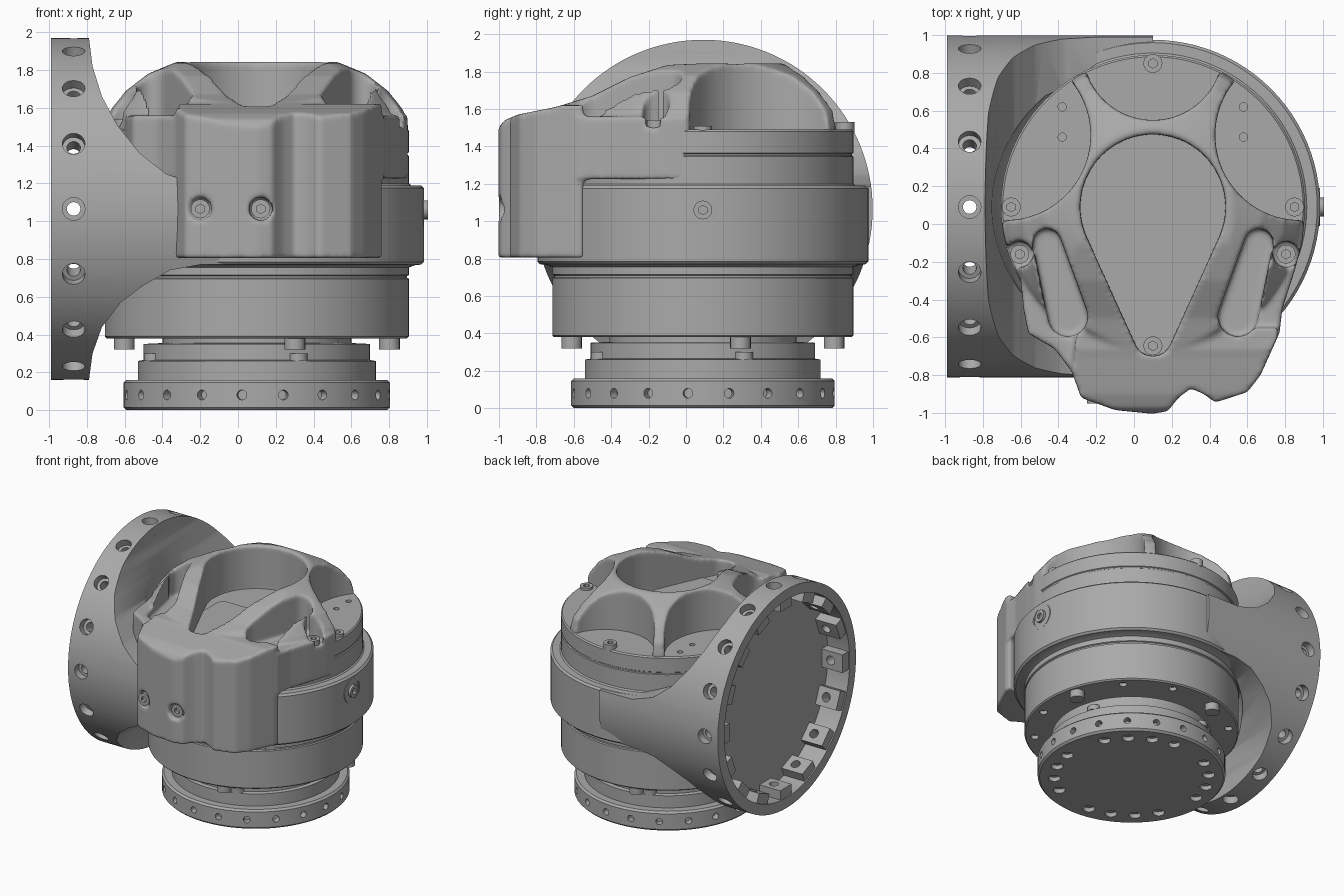
import bpy, bmesh, math
from mathutils import Matrix, Vector

if "Cube" in bpy.data.objects:
    bpy.data.objects.remove(bpy.data.objects["Cube"])

grey = bpy.data.materials.new("machined grey")
grey.use_nodes = True
COLOUR = (0.4, 0.4, 0.4, 1)
grey.diffuse_color = COLOUR
grey.node_tree.nodes["Principled BSDF"].inputs["Base Color"].default_value = COLOUR

CX, CY = 0.1, 0.09      # main vertical axis
FZ = 1.065              # height of the side flange axis


def finish(bm, name):
    bmesh.ops.recalc_face_normals(bm, faces=bm.faces)
    me = bpy.data.meshes.new(name)
    bm.to_mesh(me)
    bm.free()
    ob = bpy.data.objects.new(name, me)
    bpy.context.collection.objects.link(ob)
    me.materials.append(grey)
    return ob


def activate(ob):
    bpy.ops.object.select_all(action='DESELECT')
    ob.select_set(True)
    bpy.context.view_layer.objects.active = ob


def smooth(ob, angle=35):
    activate(ob)
    bpy.ops.object.shade_smooth_by_angle(angle=math.radians(angle))


def apply(ob, kind, **settings):
    m = ob.modifiers.new(kind, kind)
    for k, v in settings.items():
        setattr(m, k, v)
    activate(ob)
    bpy.ops.object.modifier_apply(modifier=m.name)


def boolean(ob, other, op='DIFFERENCE'):
    apply(ob, 'BOOLEAN', object=other, operation=op, solver='EXACT')
    bpy.data.objects.remove(other)


def lathe(name, profile, steps=96):
    """Spin (radius, z) points around the main axis."""
    bm = bmesh.new()
    vs = [bm.verts.new((CX + r, CY, z)) for r, z in profile]
    edges = [bm.edges.new(p) for p in zip(vs, vs[1:])]
    bmesh.ops.spin(bm, geom=vs + edges, cent=(CX, CY, 0), axis=(0, 0, 1),
                   angle=math.tau, steps=steps, use_merge=True)
    bmesh.ops.remove_doubles(bm, verts=bm.verts, dist=1e-5)
    return finish(bm, name)


def prism(name, pts, a, b, axis):
    """Extrude a 2D outline from a to b along x, y or z."""
    place = {'x': lambda p, t: (t, p[0], p[1]), 'y': lambda p, t: (p[0], t, p[1]),
             'z': lambda p, t: (p[0], p[1], t)}[axis]
    bm = bmesh.new()
    lo = [bm.verts.new(place(p, a)) for p in pts]
    hi = [bm.verts.new(place(p, b)) for p in pts]
    bm.faces.new(lo)
    bm.faces.new(hi)
    for i in range(len(pts)):
        j = (i + 1) % len(pts)
        bm.faces.new((lo[i], lo[j], hi[j], hi[i]))
    return finish(bm, name)


def rods(name, items, seg=20):
    """One mesh of cylinders: (centre, direction, radius, length)."""
    bm = bmesh.new()
    for c, d, r, length in items:
        mat = Matrix.Translation(c) @ Vector(d).to_track_quat('Z', 'Y').to_matrix().to_4x4()
        bmesh.ops.create_cone(bm, cap_ends=True, segments=seg, radius1=r, radius2=r,
                              depth=length, matrix=mat)
    return finish(bm, name)


def hull(name, c1, r1, c2, r2, a, b, n=48):
    """Vertical prism around two circles."""
    bm = bmesh.new()
    for (x, y), r in ((c1, r1), (c2, r2)):
        for i in range(n):
            t = math.tau * i / n
            for z in (a, b):
                bm.verts.new((x + r * math.cos(t), y + r * math.sin(t), z))
    out = bmesh.ops.convex_hull(bm, input=bm.verts)
    bmesh.ops.delete(bm, geom=list({v for v in out['geom_interior'] if isinstance(v, bmesh.types.BMVert)}),
                     context='VERTS')
    return finish(bm, name)


def polar(angle, r, z):
    return Vector((CX + r * math.cos(angle), CY + r * math.sin(angle), z))


Z, X, Y = (0, 0, 1), (1, 0, 0), (0, 1, 0)

# Output flange at the bottom, with radial and underside holes
flange = lathe("output_flange", [(0, 0), (.69, 0), (.705, .015), (.705, .145), (.69, .16), (.63, .16),
                                 (.63, .26), (.6, .265), (.6, .35), (.5, .355), (.5, .42), (0, .42)])
holes = []
for i in range(20):
    t = math.radians(18 * i + 11.5)
    d = polar(t, 1, 0) - polar(t, 0, 0)
    holes.append((polar(t, .7, .08), d, .026, .1))
    if i % 5:
        holes.append((polar(t, .58, 0), Z, .045, .07))
boolean(flange, rods("holes", holes))
smooth(flange)

# Lower, middle and upper housing drums
body = lathe("housing", [(0, .38), (.795, .38), (.805, .39), (.805, .695), (.795, .70), (.795, .71),
                         (.805, .715), (.805, .755), (.84, .768), (.87, .77), (.885, .785), (.885, 1.175),
                         (.87, 1.19), (.815, 1.19), (.805, 1.2), (.805, 1.345), (.798, 1.35),
                         (.798, 1.36), (.805, 1.365), (.805, 1.48), (.795, 1.49), (0, 1.49)])
cuts = [((CX + .885, CY + .4, 1.06), X, .04, .12)]
cuts += [((CX + s * .48, y, 1.49), Z, .022, .05) for s in (-1, 1) for y in (.46, .62)]
cuts += [(polar(math.tau * (i + .5) / 12, .73, .38), Z, .03, .06) for i in range(12)]
boolean(body, rods("holes", cuts))
smooth(body)

# Bolt heads under the lower drum
feet = []
for i in range(4):
    t = math.radians(90 * i + 16)
    feet.append((polar(t, .73, .355), Z, .055, .07))
    feet.append((polar(t + .1, .59, .28), Z, .05, .04))
smooth(rods("lower_bolts", feet))

# Side arm: round flange tapering into the middle drum
arm = rods("side_arm", [((-.445, CY + .003, FZ), X, .905, 1.09)], 128)
upper = [(-.79, 1.98), (-.77, 1.82), (-.72, 1.66), (-.64, 1.51), (-.52, 1.36), (-.38, 1.25), (-.2, 1.19), (.2, 1.185)]
lower = [(.2, .775), (-.2, .77), (-.36, .74), (-.5, .66), (-.62, .57), (-.72, .44), (-.77, .3), (-.79, .15)]
boolean(arm, prism("taper", [(-1.1, 1.98)] + upper + lower + [(-1.1, .15)], -1, 1.2, 'y'), 'INTERSECT')
boolean(arm, lathe("clear_top", [(0, 1.188), (.68, 1.188), (.78, 1.23), (.82, 1.32), (.835, 1.5),
                                 (.875, 2.1), (0, 2.1)]))
boolean(arm, lathe("clear_low", [(0, .772), (.72, .772), (.81, .73), (.835, .64), (.84, .5), (.88, -.1), (0, -.1)]))
boolean(arm, rods("bore", [((-.99, CY, FZ), X, .82, .4)], 96))

# Pads around the bore, then radial bolt holes with counterbores
bm = bmesh.new()
radial, wide = [], []
for i in range(16):
    rot = Matrix.Translation((-.88, CY, FZ)) @ Matrix.Rotation(math.tau * i / 16, 4, 'X')
    bmesh.ops.create_cube(bm, matrix=rot @ Matrix.Translation((0, .79, 0)) @ Matrix.Diagonal((.2, .1, .15, 1)))
    d = rot.to_3x3() @ Vector(Y)
    radial.append((rot @ Vector((.01, .82, 0)), d, .036, .3))
    wide.append((rot @ Vector((.01, .9, 0)), d, .06, .11))
boolean(arm, finish(bm, "pads"), 'UNION')
boolean(arm, rods("bolt_holes", radial))
boolean(arm, rods("counterbores", wide))
smooth(arm)

# Cover: dome, front skirt and front fairing blended together
outline = [(-.7, .0), (-.68, -.1), (-.61, -.2), (-.585, -.45), (-.56, -.58), (-.42, -.66), (-.33, -.78),
           (-.28, -.92), (-.1, -.985), (.1, -1.005), (.18, -.99), (.235, -.92), (.3, -.87), (.37, -.9),
           (.43, -.945), (.6, -.89), (.67, -.8), (.69, -.66), (.77, -.58), (.785, -.45), (.85, -.25),
           (.89, -.1), (.9, 0)]
nose = [(-.3, -.55)] + [p for p in outline if p[1] < -.75] + [(.76, -.6), (.76, -.55)]
cover = lathe("cover", [(0, 1.4), (.79, 1.4), (.8, 1.5), (.78, 1.59), (.7, 1.69), (.58, 1.78), (.42, 1.845), (0, 1.845)])
boolean(cover, prism("skirt", outline, 1.225, 1.56, 'z'), 'UNION')
boolean(cover, prism("nose", nose, .805, 1.62, 'z'), 'UNION')
sky = [(-1.2, 1.4), (-1.01, 1.49), (-.97, 1.54), (-.9, 1.57), (-.7, 1.61), (-.5, 1.67), (-.3, 1.77),
       (-.1, 1.835), (.1, 1.845), (1.2, 1.85), (1.2, 2.2), (-1.2, 2.2)]
boolean(cover, prism("sky", sky, -1.5, 1.5, 'x'))

# Openings of the cover: keyhole, rear scoops, side slots
FLOOR = 1.46
boolean(cover, hull("keyhole", (CX, CY), .385, (CX, -.6), .1, FLOOR, 2))
boolean(cover, hull("rear", (CX, .92), .37, (CX, 1.2), .4, 1.3, 2))
for s in (-1, 1):
    boolean(cover, hull("scoop", (CX + s * .78, .47), .45, (CX + s * 1.2, .6), .6, 1.3, 2))
    boolean(cover, hull("slot", (CX + s * .56, -.1), .075, (CX + s * .45, -.49), .105, 1.5, 2))
    boolean(cover, rods("bolt_seat", [((CX + s * .705, -.16, 1.7), Z, .07, .4)]))
for x in (-.2, .12):
    boolean(cover, rods("front_hole", [((x, -1, 1.065), Y, .062, .2)]))
apply(cover, 'REMESH', mode='VOXEL', voxel_size=.0135)
apply(cover, 'SMOOTH', factor=.5, iterations=7)
smooth(cover, 60)

# Thin service panel on the top plate
panel = prism("service_panel", [(-.21, -.55), (-.21, .04), (-.17, .08), (.36, .08), (.4, .04), (.4, -.55)],
              1.488, 1.495, 'z')

# Socket bolts on top, in the front fairing and the side plug
sockets = [((CX, .85, 1.5), Z), ((CX, -.645, 1.5), Z), ((-.65, CY, 1.48), Z), ((.85, CY, 1.48), Z),
           ((CX - .705, -.16, 1.51), Z), ((CX + .705, -.16, 1.51), Z),
           ((-.2, -.92, 1.065), Y), ((.12, -.94, 1.065), Y), ((.975, CY, 1.06), X)]
bolts = rods("socket_bolts", [(c, d, .05, .06) for c, d in sockets], 24)
ends = [(Vector(c) + Vector(d) * (-.03 if d == Y else .03), d, .025, .05) for c, d in sockets]
boolean(bolts, rods("hex", ends, 6))
smooth(bolts)
plug = rods("side_plug", [((.955, CY, 1.06), X, .1, .06)], 40)
boolean(plug, rods("recess", [((.985, CY, 1.06), X, .085, .03)], 40))
smooth(plug)
